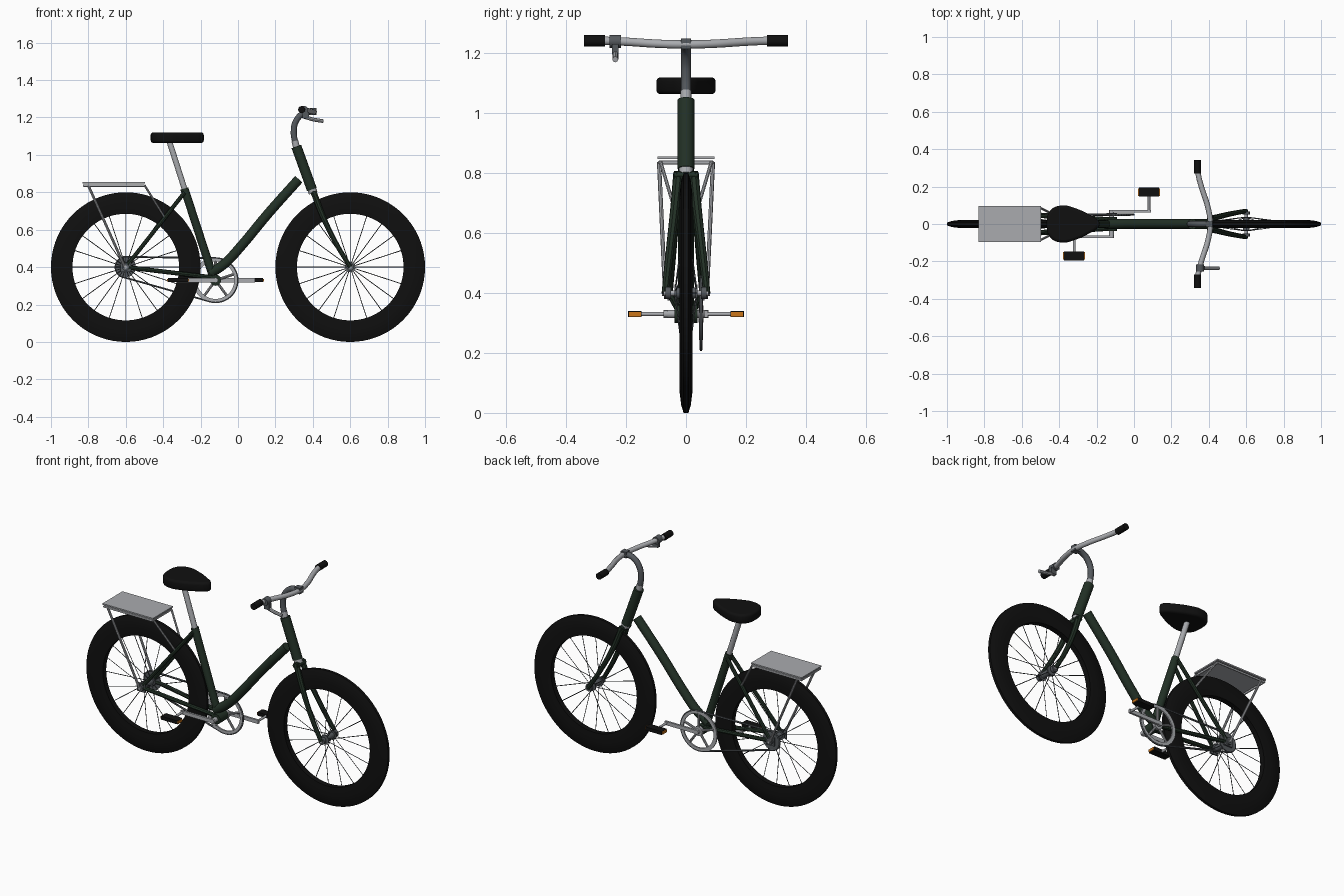
import bpy, bmesh
from math import sin, cos, pi, acos, atan2, hypot
from mathutils import Vector

cube = bpy.data.objects.get("Cube")
if cube:
    bpy.data.objects.remove(cube)


def material(name, rgb, metallic=0.0):
    m = bpy.data.materials.new(name)
    m.use_nodes = True
    m.diffuse_color = (*rgb, 1)
    m.node_tree.nodes["Principled BSDF"].inputs["Base Color"].default_value = (*rgb, 1)
    return m


BLACK = material("rubber_black", (0.005, 0.005, 0.005))
GREEN = material("dark_green", (0.016, 0.030, 0.019))
SILVER = material("silver", (0.40, 0.41, 0.43))
STEEL = material("dark_steel", (0.09, 0.10, 0.11))
AMBER = material("amber", (0.60, 0.18, 0.01))


def finish(obj, mat):
    """Turn an object into a mesh with one colour and smooth shading."""
    bpy.context.scene.collection.objects.link(obj)
    obj.data.materials.append(mat)
    bpy.ops.object.select_all(action="DESELECT")
    obj.select_set(True)
    bpy.context.view_layer.objects.active = obj
    if obj.type == "CURVE":
        bpy.ops.object.convert(target="MESH")
    bpy.ops.object.shade_smooth_by_angle(angle=0.7)
    return bpy.context.view_layer.objects.active


def tubes(name, paths, radius, mat, sides=2, taper=1.0, cyclic=False, smooth=True):
    """Round rods through each path of points."""
    c = bpy.data.curves.new(name, "CURVE")
    c.dimensions = "3D"
    c.bevel_depth = radius
    c.bevel_resolution = sides
    c.use_fill_caps = True
    for path in paths:
        curved = smooth and len(path) > 2
        s = c.splines.new("BEZIER" if curved else "POLY")
        pts = s.bezier_points if curved else s.points
        pts.add(len(path) - 1)
        s.resolution_u = 6
        s.use_cyclic_u = cyclic
        for i, (p, co) in enumerate(zip(pts, path)):
            p.co = co if curved else (*co, 1)
            p.radius = 1 + (taper - 1) * i / (len(path) - 1)
            if curved:
                p.handle_left_type = p.handle_right_type = "AUTO"
    return finish(bpy.data.objects.new(name, c), mat)


def tube(name, path, radius, mat, **kw):
    return tubes(name, [path], radius, mat, **kw)


def axle(name, x, z, y0, y1, radius, mat):
    return tube(name, [(x, y0, z), (x, y1, z)], radius, mat, sides=4)


def box(name, centre, size, mat):
    bm = bmesh.new()
    bmesh.ops.create_cube(bm, size=1)
    bmesh.ops.scale(bm, vec=size, verts=bm.verts)
    bmesh.ops.translate(bm, vec=centre, verts=bm.verts)
    me = bpy.data.meshes.new(name)
    bm.to_mesh(me)
    bm.free()
    return finish(bpy.data.objects.new(name, me), mat)


def ring(name, x, z, profile, mat, segments=64):
    """Sweep a closed (radius, y) profile around the y axis."""
    n = len(profile)
    verts, faces = [], []
    for i in range(segments):
        a = 2 * pi * i / segments
        verts += [(x + r * cos(a), y, z + r * sin(a)) for r, y in profile]
        j = (i + 1) % segments
        faces += [(i * n + k, i * n + (k + 1) % n, j * n + (k + 1) % n, j * n + k) for k in range(n)]
    me = bpy.data.meshes.new(name)
    me.from_pydata(verts, [], faces)
    bm = bmesh.new()
    bm.from_mesh(me)
    bmesh.ops.recalc_face_normals(bm, faces=bm.faces)
    bm.to_mesh(me)
    bm.free()
    return finish(bpy.data.objects.new(name, me), mat)


HUB_Z, REAR, FRONT = 0.4, -0.6, 0.6
BX, BZ = -0.12, 0.33          # bottom bracket
SIDES = (("left", 1), ("right", -1))

# Wheels: tyre, spokes and hub
half = [(0.285, 0.016), (0.335, 0.021), (0.375, 0.016), (0.4, 0.008)]
tyre = half + [(r, -y) for r, y in reversed(half)]
for label, x, hub_w in (("front", FRONT, 0.06), ("rear", REAR, 0.065)):
    ring(label + "_tyre", x, HUB_Z, tyre, BLACK, 72)
    spokes = []
    for i in range(20):
        a, y = 2 * pi * i / 20, 0.035 * (-1) ** i
        spokes.append([(x + r * cos(a), yy, HUB_Z + r * sin(a)) for r, yy in ((0.02, y), (0.29, 0))])
    tubes(label + "_spokes", spokes, 0.0022, STEEL, sides=0)
    axle(label + "_hub", x, HUB_Z, -0.038, 0.038, 0.018, STEEL)
    axle(label + "_axle", x, HUB_Z, -hub_w - 0.015, hub_w + 0.015, 0.009, SILVER)
    for side, s in SIDES:
        axle(f"{label}_hub_flange_{side}", x, HUB_Z, s * 0.032, s * 0.038, 0.028, STEEL)
        axle(f"{label}_axle_nut_{side}", x, HUB_Z, s * (hub_w - 0.01), s * (hub_w + 0.008), 0.02, STEEL)

# Frame
tube("seat_tube", [(-0.13, 0, 0.34), (-0.287, 0, 0.82)], 0.022, GREEN, sides=4)
tube("down_tube", [(-0.15, 0, 0.365), (-0.07, 0, 0.42), (0.01, 0, 0.505), (0.16, 0, 0.685), (0.325, 0, 0.87)],
     0.026, GREEN, sides=4)
tube("head_tube", [(0.312, 0, 1.045), (0.395, 0, 0.815)], 0.028, GREEN, sides=5)
axle("bottom_bracket", BX, BZ, -0.038, 0.038, 0.03, GREEN)
for side, s in SIDES:
    tube("seat_stay_" + side, [(-0.285, s * 0.02, 0.80), (REAR, s * 0.055, HUB_Z)], 0.011, GREEN)
    tube("chain_stay_" + side, [(-0.14, s * 0.025, 0.345), (REAR, s * 0.055, HUB_Z)], 0.012, GREEN)
    # Fork blades bow forward toward the axle
    tube("fork_blade_" + side, [(0.405, s * 0.026, 0.80), (0.45, s * 0.038, 0.68), (0.52, s * 0.055, 0.535),
                                (FRONT, s * 0.07, HUB_Z)], 0.017, GREEN, taper=0.7)
    box("rear_dropout_" + side, (REAR, s * 0.058, HUB_Z), (0.055, 0.008, 0.05), STEEL)
tube("fork_crown", [(0.408, -0.04, 0.79), (0.408, 0.04, 0.79)], 0.018, GREEN)
tube("lower_headset", [(0.394, 0, 0.818), (0.402, 0, 0.796)], 0.024, SILVER, sides=4)
tube("upper_headset", [(0.312, 0, 1.043), (0.304, 0, 1.075)], 0.018, SILVER, sides=4)

# Stem and handlebar
tube("stem", [(0.306, 0, 1.065), (0.298, 0, 1.12), (0.310, 0, 1.18), (0.350, 0, 1.222), (0.405, 0, 1.232)],
     0.017, STEEL, sides=3)
box("stem_clamp", (0.403, 0, 1.232), (0.036, 0.034, 0.036), STEEL)
bar = [(0.408, 0, 1.23), (0.395, 0.09, 1.232), (0.36, 0.2, 1.239), (0.343, 0.27, 1.242), (0.34, 0.32, 1.242)]
tube("handlebar", [(x, -y, z) for x, y, z in reversed(bar[1:])] + bar, 0.0145, SILVER, sides=3)
for side, s in SIDES:
    axle("grip_" + side, 0.34, 1.242, s * 0.27, s * 0.341, 0.019, BLACK)
axle("brake_clamp", 0.353, 1.24, -0.255, -0.217, 0.022, STEEL)
box("brake_body", (0.362, -0.236, 1.213), (0.035, 0.022, 0.035), STEEL)
tube("brake_lever", [(0.355, -0.236, 1.203), (0.40, -0.236, 1.19), (0.457, -0.236, 1.18)], 0.010, SILVER)

# Saddle: rounded pear outline
tube("seat_post", [(-0.28, 0, 0.80), (-0.368, 0, 1.075)], 0.016, SILVER, sides=3)
pear = [(-0.445, 0.075), (-0.385, 0.099), (-0.31, 0.083), (-0.235, 0.048), (-0.195, 0.022)]
outline = [(-0.467, 0)] + [(x, -y) for x, y in pear] + [(-0.183, 0)] + list(reversed(pear))
c = bpy.data.curves.new("saddle", "CURVE")
c.dimensions, c.fill_mode = "2D", "BOTH"
c.extrude, c.bevel_depth, c.offset, c.bevel_resolution = 0.014, 0.014, -0.014, 2
s = c.splines.new("BEZIER")
s.bezier_points.add(len(outline) - 1)
s.use_cyclic_u, s.resolution_u = True, 5
for p, (x, y) in zip(s.bezier_points, outline):
    p.co = (x, y, 0)
    p.handle_left_type = p.handle_right_type = "AUTO"
saddle = bpy.data.objects.new("saddle", c)
saddle.location.z = 1.092
finish(saddle, BLACK)

# Luggage rack
box("rack_plate", (-0.665, 0, 0.851), (0.335, 0.19, 0.008), SILVER)
tube("rack_rim", [(-0.825, -0.088, 0.836), (-0.505, -0.088, 0.836), (-0.505, 0.088, 0.836), (-0.825, 0.088, 0.836)],
     0.007, SILVER, cyclic=True, smooth=False)
for side, s in SIDES:
    tube("rack_leg_" + side, [(-0.80, s * 0.09, 0.836), (-0.605, s * 0.07, HUB_Z)], 0.007, SILVER)
    tube("rack_brace_" + side, [(-0.50, s * 0.085, 0.838), (-0.395, s * 0.035, 0.67)], 0.006, SILVER)

# Cranks and pedals
axle("crank_axle", BX, BZ, -0.075, 0.075, 0.014, SILVER)
for side, s in SIDES:
    px = BX + s * 0.2
    box("crank_arm_" + side, ((BX + px) / 2, s * 0.068, BZ), (0.22, 0.012, 0.022), SILVER)
    axle("pedal_axle_" + side, px, BZ, s * 0.068, s * 0.18, 0.007, SILVER)
    box("pedal_" + side, (px, s * 0.171, BZ), (0.108, 0.046, 0.021), BLACK)
    for end, e in (("front", 1), ("rear", -1)):
        box(f"pedal_reflector_{side}_{end}", (px + e * 0.055, s * 0.171, BZ), (0.008, 0.040, 0.015), AMBER)

# Chainring, sprocket and chain on the left
CY, R, r = 0.05, 0.118, 0.055
ring("chainring", BX, BZ, [(0.1, CY - 0.004), (0.122, CY - 0.004), (0.122, CY + 0.004), (0.1, CY + 0.004)], SILVER, 48)
arms = [[(BX, CY, BZ), (BX + 0.105 * cos(a), CY, BZ + 0.105 * sin(a))] for a in (pi / 2 + 2 * pi * k / 5 for k in range(5))]
tubes("chainring_arms", arms, 0.007, SILVER)
axle("chainring_boss", BX, BZ, CY - 0.008, CY + 0.008, 0.028, SILVER)
axle("rear_sprocket", REAR, HUB_Z, CY - 0.003, CY + 0.003, r, STEEL)
u = atan2(HUB_Z - BZ, REAR - BX)
phi = acos((R - r) / hypot(HUB_Z - BZ, REAR - BX))
chain = []
for cx, cz, rad, a0, a1 in ((BX, BZ, R, u + phi, u + 2 * pi - phi), (REAR, HUB_Z, r, u - phi, u + phi)):
    for k in range(25):
        a = a0 + (a1 - a0) * k / 24
        chain.append((cx + rad * cos(a), CY, cz + rad * sin(a)))
tube("chain", chain, 0.0055, STEEL, sides=1, cyclic=True, smooth=False)
